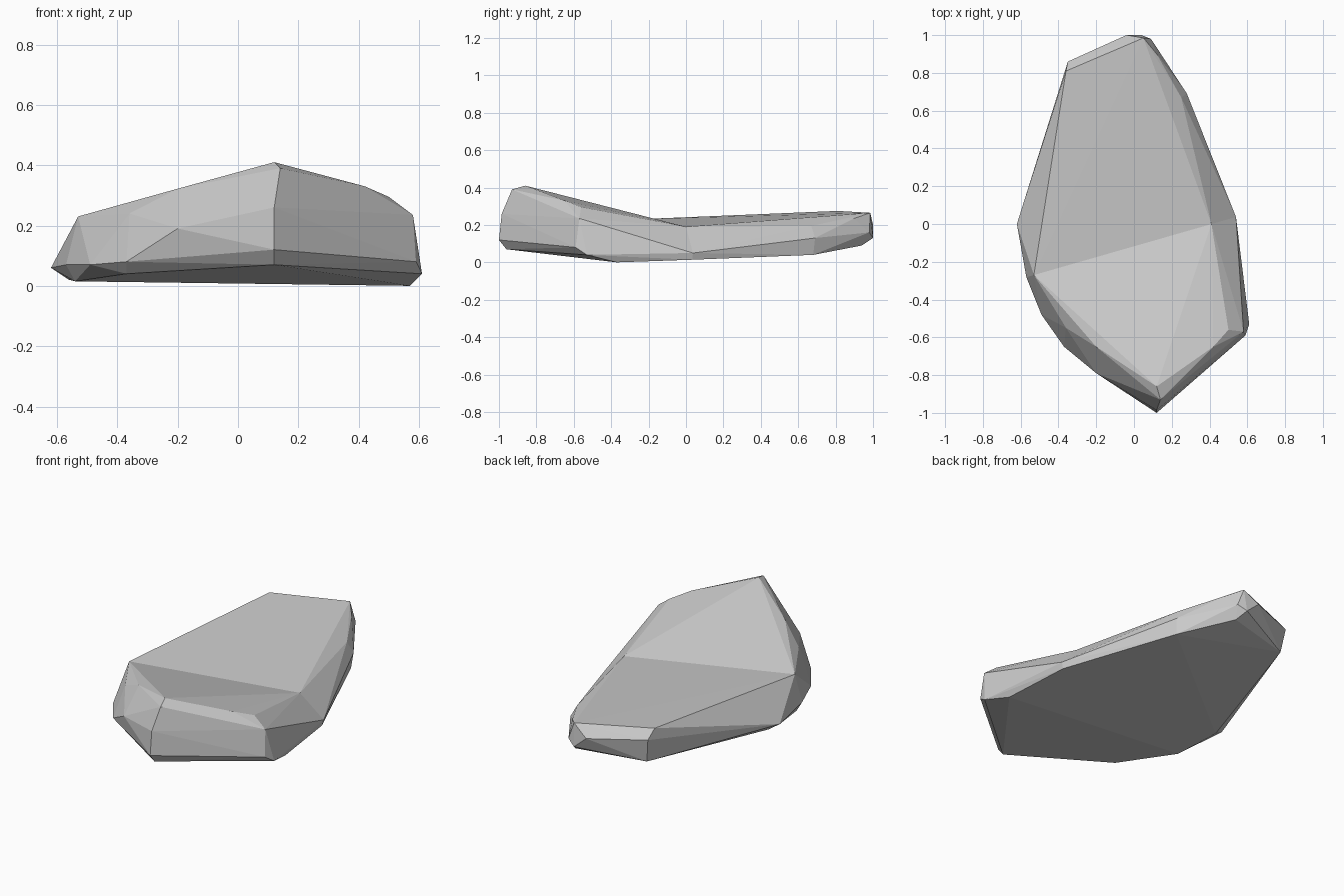
import bpy, bmesh

if "Cube" in bpy.data.objects:
    bpy.data.objects.remove(bpy.data.objects["Cube"])


def seam_y(x):
    # vertical plane through the shallow valley that divides the rock
    return -0.118 + 0.287 * x


# valley cross-section (x, z) shared by both halves
seam = [(x, seam_y(x), z) for x, z in [
    (-0.53, 0.23), (-0.57, 0.07), (-0.54, 0.015),
    (0.53, 0.014), (0.54, 0.05), (0.41, 0.19)]]

# raised front block: crest, brow, undercut and base corners
front = [
    (0.12, -0.86, 0.41), (0.42, -0.65, 0.33), (0.50, -0.56, 0.295), (-0.20, -0.65, 0.322),
    (0.14, -0.93, 0.39), (0.58, -0.57, 0.235), (-0.36, -0.55, 0.24),
    (0.12, -0.985, 0.26), (0.12, -1.0, 0.12), (0.59, -0.59, 0.08), (-0.20, -0.79, 0.19),
    (-0.37, -0.65, 0.08), (-0.49, -0.48, 0.07),
    (0.61, -0.53, 0.04), (0.12, -0.96, 0.07), (0.57, -0.37, 0.0), (-0.37, -0.60, 0.04)]

# long tail slab
back = [
    (-0.36, 0.81, 0.275), (0.05, 0.985, 0.265), (0.12, 0.90, 0.235), (0.25, 0.67, 0.195),
    (-0.35, 0.86, 0.22), (-0.04, 1.0, 0.20), (0.04, 1.0, 0.13), (0.09, 0.98, 0.16),
    (0.28, 0.69, 0.13), (-0.62, 0.0, 0.06), (-0.56, 0.02, 0.02),
    (0.27, 0.68, 0.04), (0.07, 0.94, 0.09), (-0.33, 0.84, 0.08)]


def faceted_half(points):
    # wrap the points in flat facets, leaving the valley side open
    bm = bmesh.new()
    for p in points + seam:
        bm.verts.new(p)
    bmesh.ops.convex_hull(bm, input=bm.verts[:])
    inner = [f for f in bm.faces
             if all(abs(v.co.y - seam_y(v.co.x)) < 1e-4 for v in f.verts)]
    bmesh.ops.delete(bm, geom=inner, context='FACES_ONLY')
    bmesh.ops.delete(bm, geom=[v for v in bm.verts if not v.link_faces], context='VERTS')
    loose = [e for e in bm.edges if not e.link_faces]
    bmesh.ops.delete(bm, geom=loose, context='EDGES')
    half = bpy.data.meshes.new("rock_half")
    bm.to_mesh(half)
    bm.free()
    return half


# weld the halves along the valley
rock = bmesh.new()
for pts in (front, back):
    half = faceted_half(pts)
    rock.from_mesh(half)
    bpy.data.meshes.remove(half)
bmesh.ops.remove_doubles(rock, verts=rock.verts[:], dist=0.001)
bmesh.ops.recalc_face_normals(rock, faces=rock.faces[:])
for f in rock.faces:
    f.smooth = False
mesh = bpy.data.meshes.new("flat_rock")
rock.to_mesh(mesh)
rock.free()
obj = bpy.data.objects.new("flat_rock", mesh)
bpy.context.collection.objects.link(obj)
